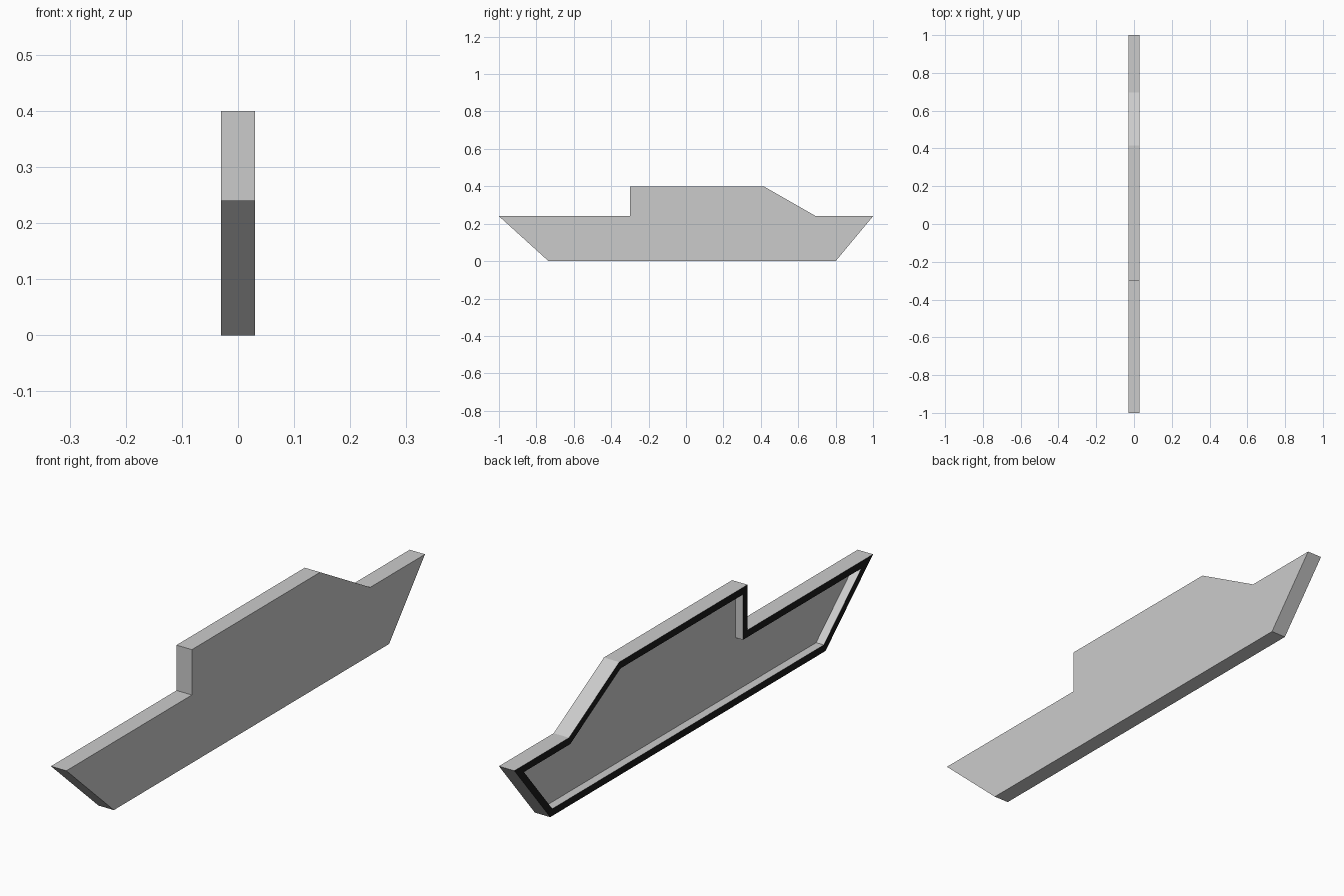
import bpy, bmesh

if "Cube" in bpy.data.objects:
    bpy.data.objects.remove(bpy.data.objects["Cube"])

# Ship silhouette in (y, z)
PROFILE = [(-1, .24), (-.735, 0), (.8, 0), (1, .24),
           (.695, .24), (.415, .4), (-.3, .4), (-.3, .24)]
HALF_WIDTH = .03
RIM = .025
RECESS = .03

bm = bmesh.new()

# Solid plate: outline on the left side, extruded to the right
front = bm.faces.new([bm.verts.new((-HALF_WIDTH, y, z)) for y, z in PROFILE])
ext = bmesh.ops.extrude_face_region(bm, geom=[front], use_keep_orig=True)
moved = [v for v in ext["geom"] if isinstance(v, bmesh.types.BMVert)]
bmesh.ops.translate(bm, verts=moved, vec=(2 * HALF_WIDTH, 0, 0))
bmesh.ops.recalc_face_normals(bm, faces=bm.faces)

# Rim around the left face
front = next(f for f in bm.faces
             if all(abs(v.co.x + HALF_WIDTH) < 1e-5 for v in f.verts))
rim = bmesh.ops.inset_region(bm, faces=[front], thickness=RIM,
                             use_boundary=True, use_even_offset=True)["faces"]
for f in rim:
    f.material_index = 1

# Recessed panel with straight walls
walls = bmesh.ops.inset_region(bm, faces=[front], thickness=0,
                               use_boundary=True)["faces"]
for f in walls:
    f.material_index = 0
for v in front.verts:
    v.co.x += RECESS
bmesh.ops.recalc_face_normals(bm, faces=bm.faces)

mesh = bpy.data.meshes.new("ship_sign")
bm.to_mesh(mesh)
bm.free()

# Grey body and black rim
for name, value in (("body_grey", .6), ("rim_black", .01)):
    mat = bpy.data.materials.new(name)
    mat.diffuse_color = (value, value, value, 1)
    mat.use_nodes = True
    mat.node_tree.nodes["Principled BSDF"].inputs["Base Color"].default_value = mat.diffuse_color
    mesh.materials.append(mat)

sign = bpy.data.objects.new("ship_sign", mesh)
bpy.context.collection.objects.link(sign)
